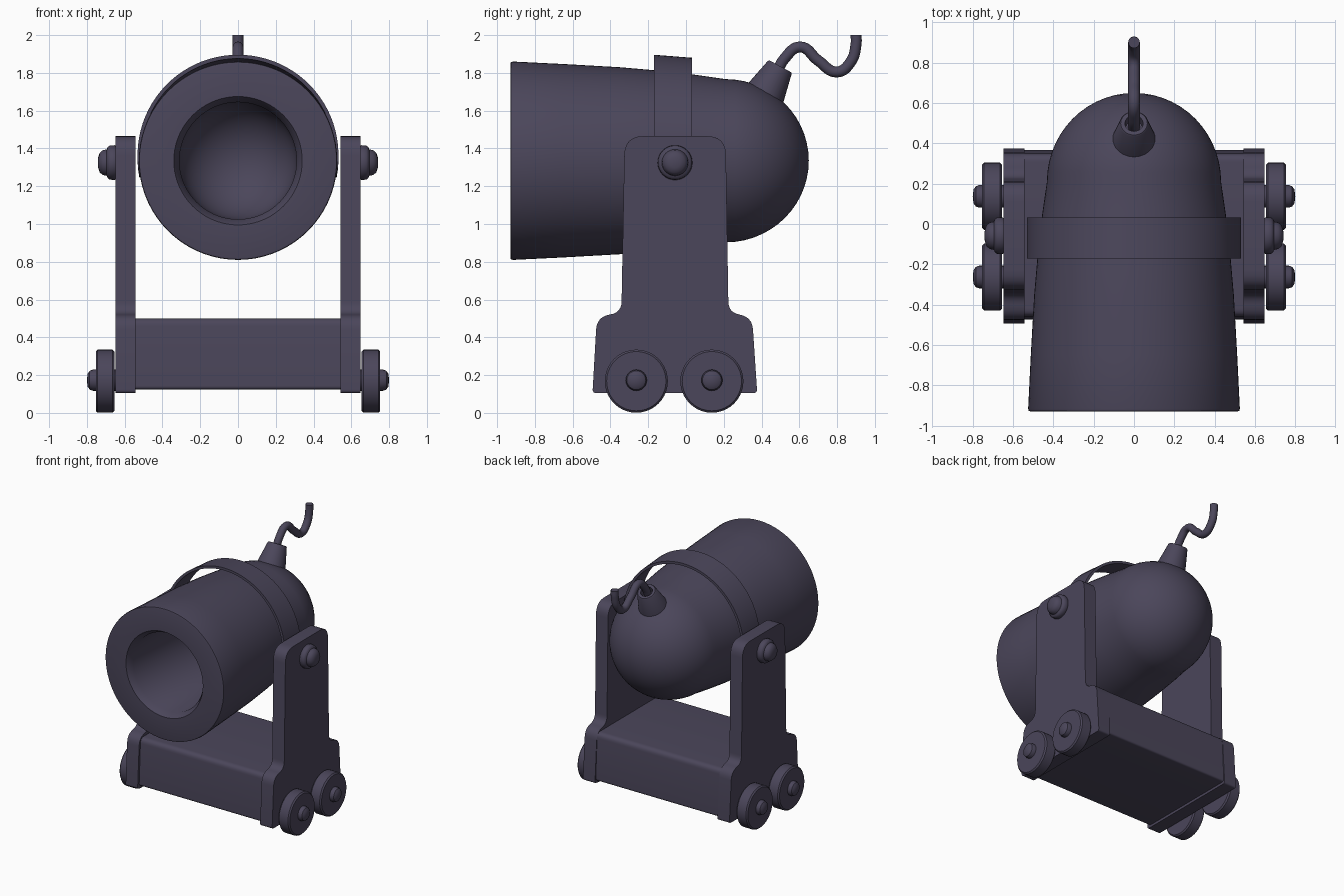
import bpy, bmesh, math
from mathutils import Vector

if "Cube" in bpy.data.objects:
    bpy.data.objects.remove(bpy.data.objects["Cube"])

mat = bpy.data.materials.new("dark purple grey")
mat.diffuse_color = (0.07, 0.061, 0.103, 1)
mat.use_nodes = True
mat.node_tree.nodes["Principled BSDF"].inputs["Base Color"].default_value = mat.diffuse_color


def finish(name, bm, angle=35, bevel=0):
    bmesh.ops.remove_doubles(bm, verts=bm.verts, dist=1e-5)
    bmesh.ops.recalc_face_normals(bm, faces=bm.faces)
    me = bpy.data.meshes.new(name)
    bm.to_mesh(me)
    bm.free()
    ob = bpy.data.objects.new(name, me)
    bpy.context.collection.objects.link(ob)
    me.materials.append(mat)
    if bevel:
        m = ob.modifiers.new("bevel", 'BEVEL')
        m.width, m.segments, m.limit_method = bevel, 3, 'ANGLE'
        m.angle_limit = math.radians(40)
    bpy.ops.object.select_all(action='DESELECT')
    ob.select_set(True)
    bpy.context.view_layer.objects.active = ob
    bpy.ops.object.shade_smooth_by_angle(angle=math.radians(angle))
    return ob


def lathe(name, profile, origin, axis, n=64):
    """Revolve (radius, distance) points about an axis."""
    bm = bmesh.new()
    q = Vector(axis).to_track_quat('Z', 'Y')
    o = Vector(origin)
    rings = []
    for i in range(n):
        a = 2 * math.pi * i / n
        rings.append([bm.verts.new(o + q @ Vector((r * math.cos(a), r * math.sin(a), t)))
                      for r, t in profile])
    for i in range(n):
        A, B = rings[i], rings[(i + 1) % n]
        for j in range(len(profile) - 1):
            bm.faces.new((A[j], A[j + 1], B[j + 1], B[j]))
    return finish(name, bm)


def rounded(pts, steps=6):
    """Round the corners of a polygon given as (y, z, radius)."""
    out = []
    for i, (y, z, r) in enumerate(pts):
        p = Vector((y, z))
        a = p + (Vector(pts[i - 1][:2]) - p).normalized() * r
        b = p + (Vector(pts[(i + 1) % len(pts)][:2]) - p).normalized() * r
        for s in range(steps + 1):
            t = s / steps
            out.append(a * (1 - t) ** 2 + p * 2 * t * (1 - t) + b * t * t)
    return out


def prism(name, pts, x0, x1, bevel):
    bm = bmesh.new()
    f = bm.faces.new([bm.verts.new((x0, p.x, p.y)) for p in rounded(pts)])
    ext = bmesh.ops.extrude_face_region(bm, geom=[f])
    bmesh.ops.translate(bm, vec=(x1 - x0, 0, 0),
                        verts=[v for v in ext['geom'] if isinstance(v, bmesh.types.BMVert)])
    return finish(name, bm, 35, bevel)


# lamp barrel: tapered shell with a domed back and a bowl-ended bore
outer = [(0.512, -0.93), (0.522, -0.927), (0.525, -0.915), (0.512, -0.65), (0.495, -0.35),
         (0.475, -0.12), (0.455, 0.05), (0.432, 0.21)]
dome = [(0.432 * math.cos(a), 0.21 + 0.44 * math.sin(a))
        for a in (math.pi / 2 * i / 14 for i in range(1, 15))]
bowl = [(0.31 * math.cos(a), 0.3 * math.sin(a))
        for a in (math.pi / 2 * i / 14 for i in range(14, -1, -1))]
lathe("lamp_barrel", outer + dome + bowl + [(0.31, -0.88), (0.34, -0.93), (0.512, -0.93)],
      (0, 0, 1.335), (0, 1, 0), 72)

# strap arching over the barrel
bm = bmesh.new()
rows = []
for i in range(49):
    a = math.radians(-11 + 202 * i / 48)
    rows.append([bm.verts.new((r * math.cos(a), y, zc + r * math.sin(a)))
                 for r, y, zc in ((0.532, -0.17, 1.364), (0.532, 0.033, 1.348),
                                  (0.512, 0.033, 1.348), (0.512, -0.17, 1.364))])
for A, B in zip(rows, rows[1:]):
    for j in range(4):
        k = (j + 1) % 4
        bm.faces.new((A[j], A[k], B[k], B[j]))
bm.faces.new(rows[0])
bm.faces.new(rows[-1])
finish("strap", bm)

# base block between the side plates
prism("base_block", [(-0.475, 0.125, 0.02), (0.367, 0.125, 0.02),
                     (0.347, 0.5, 0.04), (-0.457, 0.5, 0.04)], -0.56, 0.56, 0)

# side plates, pivot bolts and wheels
plate = [(-0.495, 0.105, 0.02), (0.377, 0.105, 0.02), (0.35, 0.51, 0.07), (0.225, 0.53, 0.06),
         (0.21, 1.465, 0.1), (-0.325, 1.465, 0.1), (-0.342, 0.53, 0.06), (-0.472, 0.51, 0.07)]
for side, label in ((-1, "left"), (1, "right")):
    prism(label + "_side_plate", plate, side * 0.542, side * 0.648, 0.018)
    lathe(label + "_pivot_bolt",
          [(0, 0.63), (0.08, 0.63), (0.092, 0.655), (0.09, 0.68), (0.082, 0.69), (0.07, 0.695),
           (0.066, 0.715), (0.052, 0.732), (0.028, 0.74), (0, 0.742)],
          (0, -0.058, 1.325), (side, 0, 0), 32)
    for y, end in ((-0.263, "front"), (0.137, "back")):
        lathe(f"{label}_{end}_wheel",
              [(0, 0.655), (0.157, 0.655), (0.167, 0.665), (0.167, 0.743), (0.157, 0.753), (0, 0.753)],
              (0, y, 0.168), (side, 0, 0), 40)
        lathe(f"{label}_{end}_axle",
              [(0, 0.63), (0.056, 0.63), (0.056, 0.768), (0.05, 0.785), (0.034, 0.796), (0, 0.8)],
              (0, y, 0.173), (side, 0, 0), 24)

# cable socket
lathe("cable_socket", [(0, -0.05), (0.118, -0.05), (0.072, 0.158), (0.066, 0.165), (0.045, 0.165),
                       (0.04, 0.12), (0, 0.12)], (0, 0.42, 1.69), (0, 0.48, 0.875), 32)

# wavy cable
cu = bpy.data.curves.new("cable", 'CURVE')
cu.dimensions = '3D'
cu.bevel_depth, cu.bevel_resolution, cu.resolution_u = 0.029, 4, 8
cu.use_fill_caps = True
path = [(0.47, 1.78), (0.525, 1.88), (0.605, 1.937), (0.7, 1.865), (0.8, 1.805),
        (0.873, 1.86), (0.9, 1.95), (0.901, 2.0)]
sp = cu.splines.new('BEZIER')
sp.bezier_points.add(len(path) - 1)
for bp, (y, z) in zip(sp.bezier_points, path):
    bp.co = (0, y, z)
    bp.handle_left_type = bp.handle_right_type = 'AUTO'
cable = bpy.data.objects.new("cable", cu)
bpy.context.collection.objects.link(cable)
cu.materials.append(mat)
bpy.ops.object.select_all(action='DESELECT')
cable.select_set(True)
bpy.context.view_layer.objects.active = cable
bpy.context.view_layer.update()
bpy.ops.object.convert(target='MESH')
bpy.ops.object.shade_smooth_by_angle(angle=math.radians(40))
